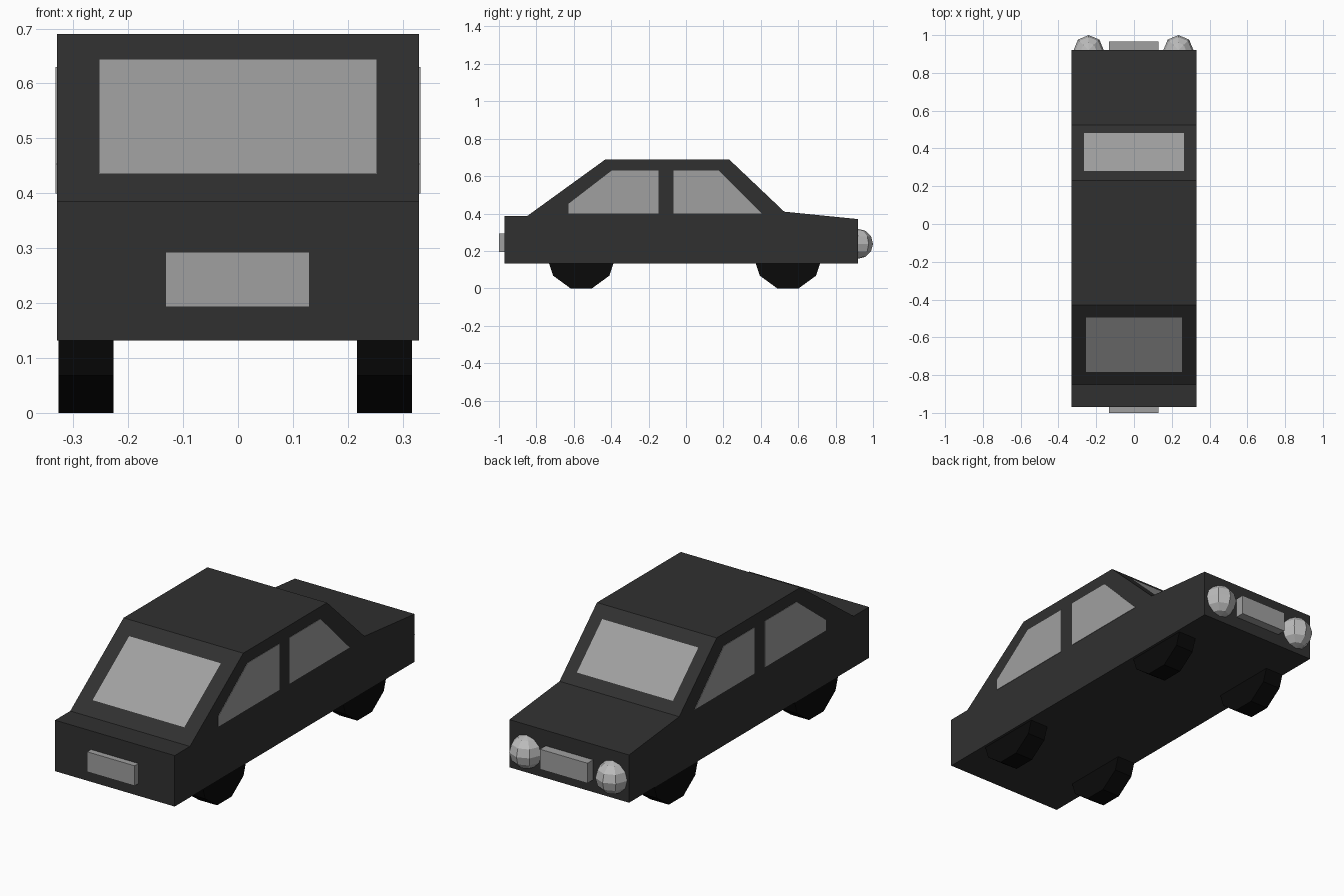
import bpy, bmesh, math
from mathutils import Vector

if "Cube" in bpy.data.objects:
    bpy.data.objects.remove(bpy.data.objects["Cube"])


def material(name, v):
    m = bpy.data.materials.new(name)
    m.diffuse_color = (v, v, v, 1)
    m.use_nodes = True
    m.node_tree.nodes["Principled BSDF"].inputs["Base Color"].default_value = m.diffuse_color
    return m


PAINT = material("dark paint", 0.03)
RUBBER = material("black rubber", 0.003)
GLASS = material("grey glass", 0.35)
LAMP = material("light grey", 0.5)


def finish(name, bm, mat):
    me = bpy.data.meshes.new(name)
    bm.to_mesh(me)
    bm.free()
    me.materials.append(mat)
    ob = bpy.data.objects.new(name, me)
    bpy.context.collection.objects.link(ob)
    return ob


def extrude_profile(name, profile, x0, x1, mat):
    """Extrude a (y, z) outline along x."""
    bm = bmesh.new()
    face = bm.faces.new([bm.verts.new((x0, y, z)) for y, z in profile])
    ext = bmesh.ops.extrude_face_region(bm, geom=[face])
    verts = [v for v in ext["geom"] if isinstance(v, bmesh.types.BMVert)]
    bmesh.ops.translate(bm, verts=verts, vec=(x1 - x0, 0, 0))
    bmesh.ops.recalc_face_normals(bm, faces=bm.faces)
    return finish(name, bm, mat)


def sloped_glass(name, low, high, half_width, mat):
    """Flat pane between two (y, z) points, just proud of the body."""
    dy, dz = high[0] - low[0], high[1] - low[1]
    n = Vector((0, -dz, dy)).normalized()
    if n.z < 0:
        n = -n
    bm = bmesh.new()
    pts = [(-half_width, *low), (half_width, *low), (half_width, *high), (-half_width, *high)]
    face = bm.faces.new([bm.verts.new(Vector(p) + n * 0.002) for p in pts])
    face.normal_update()
    if face.normal.dot(n) < 0:
        face.normal_flip()
    return finish(name, bm, mat)


# Body shell
extrude_profile("body", [(-0.97, 0.132), (-0.97, 0.386), (-0.85, 0.386), (-0.43, 0.69),
                         (0.23, 0.69), (0.525, 0.41), (0.92, 0.37), (0.92, 0.132)],
                -0.33, 0.33, PAINT)

# Front and rear screens
sloped_glass("front_screen", (-0.783, 0.434), (-0.495, 0.643), 0.253, GLASS)
sloped_glass("rear_screen", (0.48, 0.453), (0.28, 0.643), 0.265, GLASS)

# Side windows
front_pane = [(-0.627, 0.4), (-0.627, 0.453), (-0.397, 0.63), (-0.147, 0.63), (-0.147, 0.4)]
rear_pane = [(-0.067, 0.4), (-0.067, 0.63), (0.175, 0.63), (0.405, 0.4)]
for side, s in (("left", -1), ("right", 1)):
    for name, pane in (("front", front_pane), ("rear", rear_pane)):
        extrude_profile(f"{name}_window_{side}", pane, s * 0.325, s * 0.332, GLASS)

# Ten-sided wheels resting on a flat edge
R = 0.186
for end, y in (("front", -0.56), ("rear", 0.545)):
    ring = [(y + R * math.cos(k * math.pi / 5), 0.177 + R * math.sin(k * math.pi / 5))
            for k in range(10)]
    for side, x0 in (("left", -0.327), ("right", 0.217)):
        extrude_profile(f"{end}_wheel_{side}", ring, x0, x0 + 0.1, RUBBER)

# Plates at both ends
for name, y0, y1 in (("front_plate", -1.0, -0.96), ("rear_plate", 0.91, 0.965)):
    extrude_profile(name, [(y0, 0.193), (y1, 0.193), (y1, 0.293), (y0, 0.293)],
                    -0.132, 0.13, GLASS)

# Faceted round lamps
for side, x in (("left", -0.24), ("right", 0.235)):
    bm = bmesh.new()
    bmesh.ops.create_uvsphere(bm, u_segments=8, v_segments=6, radius=0.08)
    bmesh.ops.translate(bm, verts=bm.verts, vec=(x, 0.92, 0.238))
    finish(f"lamp_{side}", bm, LAMP)
